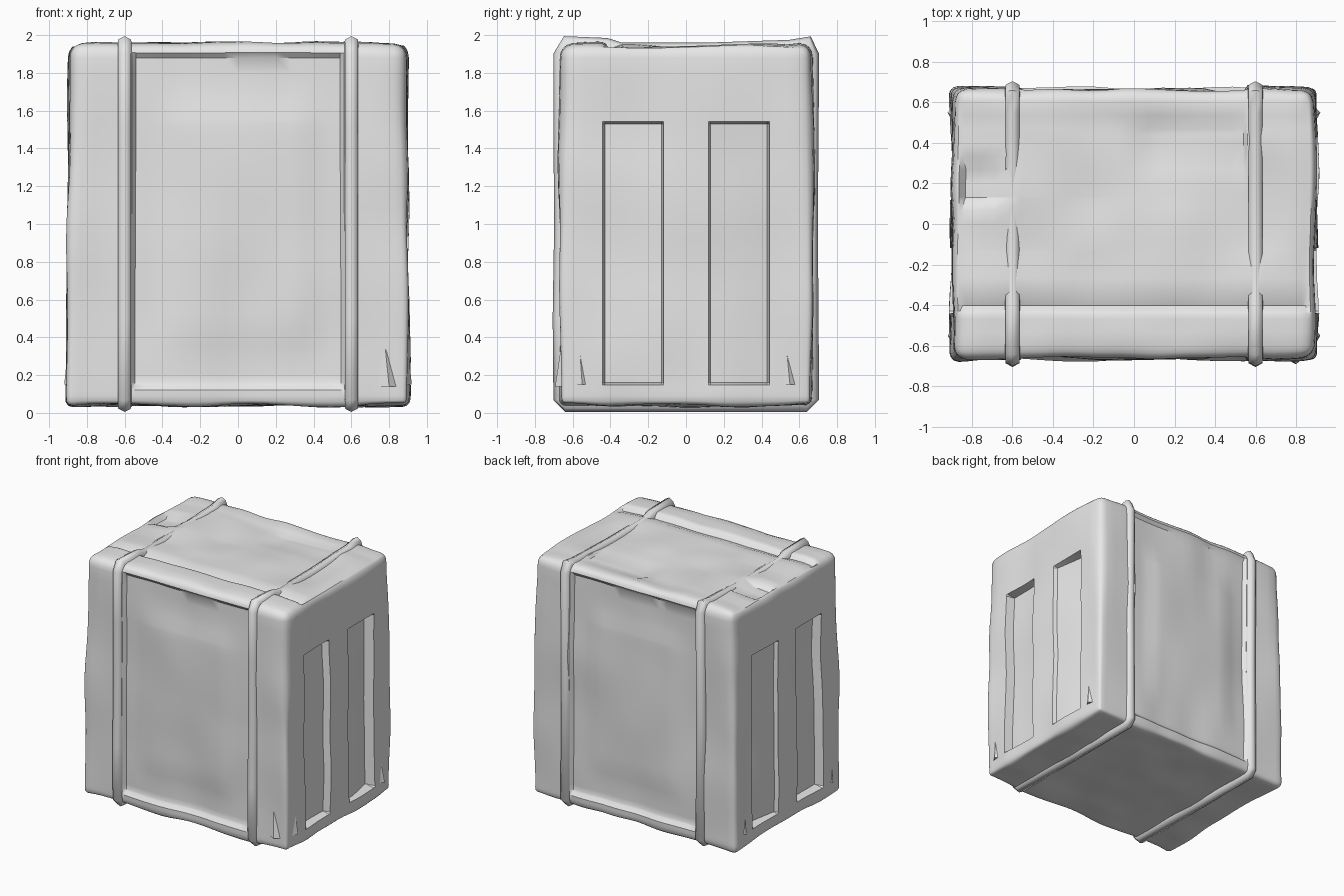
import bpy, bmesh, math
from mathutils import Vector, noise

cube = bpy.data.objects.get("Cube")
if cube:
    bpy.data.objects.remove(cube, do_unlink=True)

# One plain grey cloth
cloth = bpy.data.materials.new("grey cloth")
cloth.use_nodes = True
grey = (0.8, 0.8, 0.8, 1)
cloth.diffuse_color = grey
cloth.node_tree.nodes["Principled BSDF"].inputs["Base Color"].default_value = grey

HALF = Vector((0.895, 0.67, 0.96))
MID_Z = 1.0
STRAP_X = 0.6


def smooth(a, b, t):
    t = max(0, min(1, (t - a) / (b - a)))
    return t * t * (3 - 2 * t)


def window(a, b, edge, t):
    return smooth(a - edge, a, t) * (1 - smooth(b, b + edge, t))


def add_object(name, bm, angle=50):
    bmesh.ops.recalc_face_normals(bm, faces=bm.faces)
    mesh = bpy.data.meshes.new(name)
    bm.to_mesh(mesh)
    bm.free()
    ob = bpy.data.objects.new(name, mesh)
    bpy.context.collection.objects.link(ob)
    mesh.materials.append(cloth)
    bpy.ops.object.select_all(action="DESELECT")
    ob.select_set(True)
    bpy.context.view_layer.objects.active = ob
    bpy.ops.object.shade_smooth_by_angle(angle=math.radians(angle))
    return ob


def steps(half, count):
    return [half * (2 * i / count - 1) for i in range(1, count)]


def sag(p, n):
    """Inward depth of the cloth at a point of the face with normal n."""
    x, y, z = p.x, p.y, p.z + MID_Z
    if abs(n.x) > 0.5:
        # Two tall sunken folds either side of a central flap
        tall = window(0.16, 1.53, 0.012, z)
        near = window(-0.43, -0.13, 0.012, y) * (0.055 + 0.05 * (-0.13 - y))
        far = window(0.13, 0.43, 0.012, y) * (0.03 + 0.16 * (y - 0.13))
        return tall * (near + far)
    if abs(n.y) > 0.5:
        # Shallow bay between straps, with a raised middle
        bay = window(-0.54, 0.54, 0.02, x) * window(0.16, 1.88, 0.04, z)
        pad = window(-0.32, 0.32, 0.12, x) * window(0.5, 1.5, 0.25, z)
        return 0.03 * bay - 0.022 * pad * bay
    if n.z > 0.5:
        # Rolled front hem, hollow behind it, and a tucked pocket
        hollow = window(-0.4, 0.58, 0.03, y) * window(-0.85, 0.85, 0.05, x)
        crease = window(-0.4, -0.38, 0.05, y)
        pocket = window(0.02, 0.54, 0.02, x) * window(0.28, 0.5, 0.02, y)
        tuck = window(-0.86, -0.65, 0.02, x) * window(0.13, 0.3, 0.03, y)
        return 0.015 * hollow + 0.025 * crease + 0.02 * pocket + 0.04 * tuck
    return 0


# Wrapped bundle: a cut-up block, rounded, sagged and rumpled
bm = bmesh.new()
bmesh.ops.create_cube(bm, size=2)
bmesh.ops.scale(bm, vec=HALF, verts=bm.verts)
cuts = [
    steps(HALF.x, 26) + [s * c for s in (-1, 1) for c in (0.54, 0.56, 0.86, 0.88)],
    steps(HALF.y, 20) + [s * c for s in (-1, 1) for c in (0.118, 0.13, 0.43, 0.442, 0.64, 0.655)],
    steps(HALF.z, 24) + [c - MID_Z for c in (0.06, 0.09, 0.148, 0.16, 1.53, 1.542, 1.91, 1.94)],
]
for axis, places in enumerate(cuts):
    normal = Vector((axis == 0, axis == 1, axis == 2))
    for place in places:
        bmesh.ops.bisect_plane(bm, geom=bm.verts[:] + bm.edges[:] + bm.faces[:],
                               plane_co=normal * place, plane_no=normal, dist=0.0005)
moved = []
for v in bm.verts:
    p = v.co.copy()
    rims = [abs(abs(p[i]) - HALF[i]) < 0.001 for i in range(3)]
    n = Vector([math.copysign(rims[i], p[i]) for i in range(3)])
    depth = sag(p, n) if sum(rims) == 1 else 0
    # Tight bottom edges, softer top edges
    r = 0.035 + 0.04 * smooth(-0.2, 0.8, p.z)
    core = Vector([max(r - HALF[i], min(HALF[i] - r, p[i])) for i in range(3)])
    out = (p - core).normalized()
    # Long vertical drapes plus small lumps
    drape = noise.noise(Vector((p.x * 4, p.y * 4, p.z * 1.2)))
    lump = noise.noise(p * 2.3 + Vector((7, 3, 1)))
    moved.append((v, core + out * (r - depth + 0.014 * drape + 0.014 * lump)))
for v, co in moved:
    v.co = co + Vector((0, 0, MID_Z))
    taper = 1 + 0.012 * (1 - smooth(0, 1.8, v.co.z))
    v.co.x *= taper
add_object("wrapped_bundle", bm, 38)


# Straps: a soft five-sided band swept around the bundle
def strap(name, x):
    path = [(-0.672, 0.07), (-0.676, 0.5), (-0.668, 1.0), (-0.672, 1.5), (-0.672, 1.9),
            (-0.64, 1.965), (-0.42, 1.955), (-0.34, 1.93), (0.1, 1.93), (0.55, 1.945),
            (0.65, 1.965), (0.675, 1.9), (0.668, 1.0), (0.675, 0.07), (0.64, 0.035), (-0.64, 0.035)]
    section = [(-0.038, -0.03), (-0.034, 0.012), (0, 0.03), (0.034, 0.012), (0.038, -0.03)]
    bm = bmesh.new()
    rings = []
    for i, here in enumerate(path):
        a, b = Vector(path[i - 1]), Vector(path[(i + 1) % len(path)])
        along = (b - a).normalized()
        out = Vector((-along.y, along.x))
        ring = []
        for side, rise in section:
            q = Vector(here) + out * rise
            ring.append(bm.verts.new((x + side, q.x, q.y)))
        rings.append(ring)
    for i, ring in enumerate(rings):
        last = rings[i - 1]
        for j in range(len(section)):
            bm.faces.new((last[j - 1], last[j], ring[j], ring[j - 1]))
    add_object(name, bm, 60)


strap("right_strap", -STRAP_X)
strap("left_strap", STRAP_X)


# Pinched corner pleats: thin pointed flaps standing on the bottom hem
def pleat(name, base, along, out, height):
    base, along, out = Vector(base), Vector(along), Vector(out)
    bm = bmesh.new()
    foot = [bm.verts.new(base + along * s + out * o)
            for s, o in ((-0.08, -0.03), (0.02, 0.025), (0.08, -0.03))]
    tip = bm.verts.new(base + Vector((0, 0, height)) - out * 0.005)
    bm.faces.new(foot)
    for i in range(3):
        bm.faces.new((foot[i - 1], foot[i], tip))
    add_object(name, bm)


for s, label in ((-1, "right"), (1, "left")):
    pleat(label + "_rear_pleat", (s * 0.895, 0.53, 0.15), (0, 1, 0), (s, 0, 0), 0.21)
    pleat(label + "_front_pleat", (s * 0.895, -0.57, 0.15), (0, 1, 0), (s, 0, 0), 0.3)
pleat("front_pleat", (0.78, -0.668, 0.14), (1, 0, 0), (0, -1, 0), 0.2)
